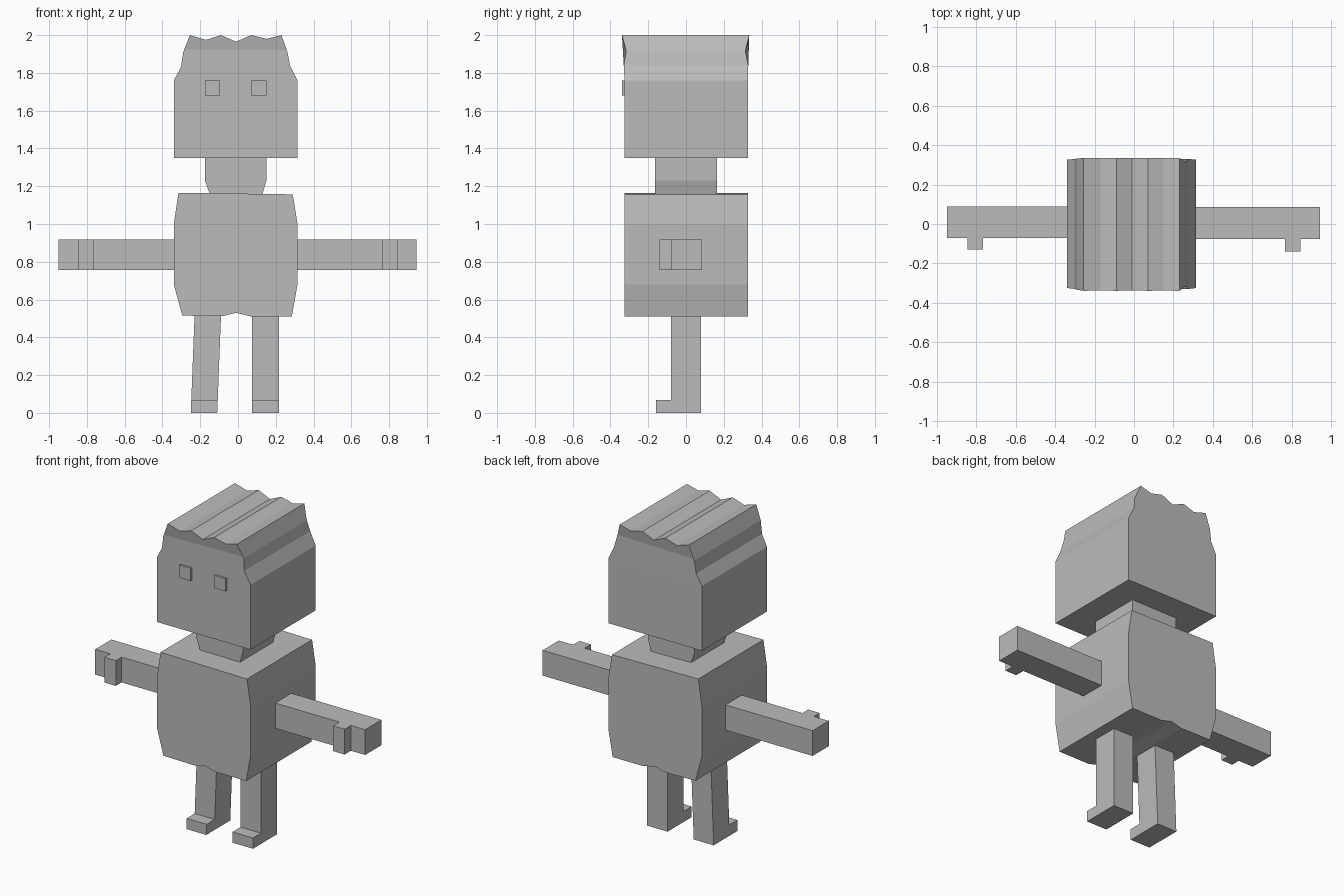
import bpy, bmesh
from mathutils import Vector

cube = bpy.data.objects.get("Cube")
if cube:
    bpy.data.objects.remove(cube, do_unlink=True)

grey = bpy.data.materials.new("plain grey")
grey.use_nodes = True
grey.diffuse_color = (0.5, 0.5, 0.5, 1)
grey.node_tree.nodes["Principled BSDF"].inputs["Base Color"].default_value = (0.5, 0.5, 0.5, 1)


def extrude_profile(name, points, axis, start, end, cuts=(), reshape=None):
    """Extrude a 2D outline along an axis; the outline uses the other two axes in order."""
    bm = bmesh.new()
    others = [i for i in range(3) if i != axis]
    ring = []
    for a, b in points:
        co = Vector((0, 0, 0))
        co[axis], co[others[0]], co[others[1]] = start, a, b
        ring.append(bm.verts.new(co))
    face = bm.faces.new(ring)
    out = bmesh.ops.extrude_face_region(bm, geom=[face])["geom"]
    step = Vector((0, 0, 0))
    step[axis] = end - start
    bmesh.ops.translate(bm, vec=step, verts=[g for g in out if isinstance(g, bmesh.types.BMVert)])
    for z in cuts:
        bmesh.ops.bisect_plane(bm, geom=bm.verts[:] + bm.edges[:] + bm.faces[:],
                               plane_co=(0, 0, z), plane_no=(0, 0, 1))
    if reshape:
        for v in bm.verts:
            reshape(v.co)
    bmesh.ops.recalc_face_normals(bm, faces=bm.faces[:])
    mesh = bpy.data.meshes.new(name)
    bm.to_mesh(mesh)
    bm.free()
    mesh.materials.append(grey)
    obj = bpy.data.objects.new(name, mesh)
    bpy.context.collection.objects.link(obj)
    return obj


def box_outline(x0, x1, z0, z1):
    return [(x0, z0), (x1, z0), (x1, z1), (x0, z1)]


# Head with stepped sides and zigzag hair, leaning out slightly at the top
def lean(co):
    if co.z > 1.76:
        amount = (co.z - 1.76) / 0.24
        co.y += 0.008 * amount if co.y > 0 else -0.014 * amount
    # pinched hair corners on the left side
    if 0.24 < co.x < 0.27 and co.z > 1.9:
        co.y *= 0.95


head = [(-.34, 1.35), (.315, 1.35), (.315, 1.76), (.275, 1.84), (.262, 1.91),
        (.23, 2), (.15, 1.98), (.07, 2), (-.01, 1.965), (-.09, 2), (-.17, 1.975),
        (-.255, 2), (-.29, 1.91), (-.302, 1.83), (-.34, 1.76)]
extrude_profile("head", head, 1, -.325, .327, cuts=(1.76, 1.92), reshape=lean)

# Eyes
for side, x in (("right", -.175), ("left", .07)):
    extrude_profile(side + "_eye", box_outline(x, x + .08, 1.68, 1.76), 1, -.338, -.325)

# Neck
extrude_profile("neck", [(-.15, 1.16), (.13, 1.16), (.15, 1.23), (.15, 1.35),
                         (-.175, 1.35), (-.175, 1.23)], 1, -.165, .165)

# Torso
extrude_profile("torso", [(-.295, .515), (-.08, .512), (-.01, .53), (.07, .51), (.285, .51),
                          (.315, .68), (.315, 1), (.29, 1.157), (-.315, 1.165),
                          (-.34, 1), (-.34, .68)], 1, -.325, .327)


# Arms with thumbs
def arm(name, shoulder, tip, thumb_in, thumb_out, front, back, thumb):
    outline = [(shoulder, front), (thumb_in, front), (thumb_in, thumb), (thumb_out, thumb),
               (thumb_out, front), (tip, front), (tip, back), (shoulder, back)]
    extrude_profile(name, outline, 2, .757, .917)


arm("left_arm", .31, .945, .765, .845, -.077, .085, -.14)
arm("right_arm", -.335, -.95, -.765, -.845, -.072, .09, -.13)

# Legs with feet; the right leg slants a little
leg = [(-.16, 0), (.08, 0), (.08, .515), (-.08, .515), (-.08, .068), (-.16, .068)]


def slant(co):
    co.x += 0.02 * co.z / 0.515


extrude_profile("left_leg", leg, 0, .073, .217)
extrude_profile("right_leg", leg, 0, -.25, -.11, reshape=slant)
